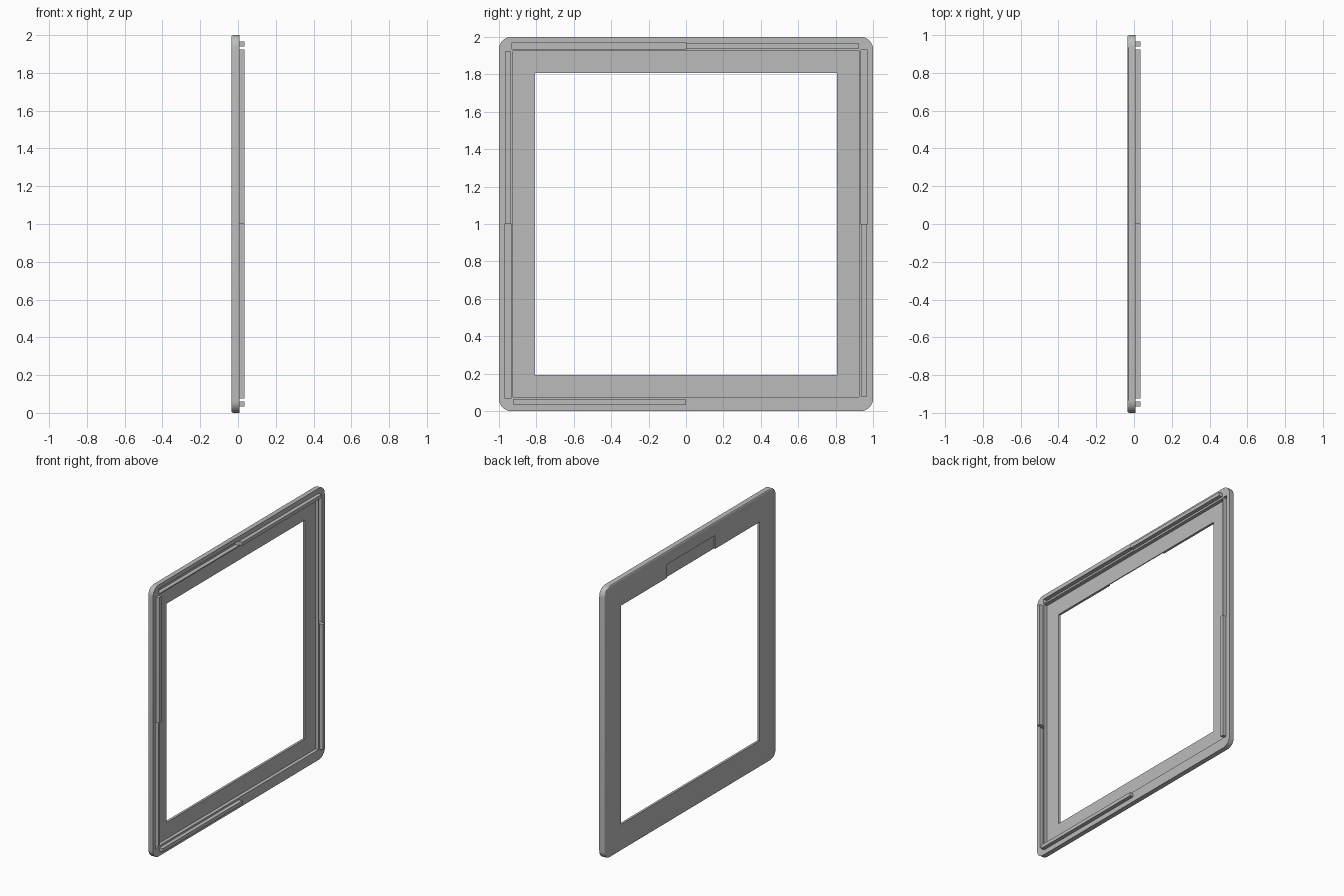
import bpy, bmesh
from math import pi
from mathutils import Matrix

cube = bpy.data.objects.get("Cube")
if cube:
    bpy.data.objects.remove(cube, do_unlink=True)

BACK, FLOOR, RIM, TIP = -0.035, -0.018, 0.007, 0.035   # depth levels along x
CENTRE = Matrix.Translation((0, 0, 1))

grey = bpy.data.materials.new("plain grey")
grey.use_nodes = True
COLOUR = (0.5, 0.5, 0.5, 1)
grey.diffuse_color = COLOUR
grey.node_tree.nodes["Principled BSDF"].inputs["Base Color"].default_value = COLOUR


def box(name, x, y, z, turn=0):
    """Box between limits, z measured from the frame centre, turned about x."""
    bm = bmesh.new()
    bmesh.ops.create_cube(bm, size=1)
    for v in bm.verts:
        for i, (lo, hi) in enumerate((x, y, z)):
            v.co[i] = lo if v.co[i] < 0 else hi
    bm.transform(CENTRE @ Matrix.Rotation(turn, 4, 'X'))
    return finish(name, bm)


def finish(name, bm):
    bmesh.ops.recalc_face_normals(bm, faces=bm.faces)
    mesh = bpy.data.meshes.new(name)
    bm.to_mesh(mesh)
    bm.free()
    mesh.materials.append(grey)
    ob = bpy.data.objects.new(name, mesh)
    bpy.context.collection.objects.link(ob)
    return ob


# Square slab with round corners and a softened back edge
bm = bmesh.new()
bmesh.ops.create_cube(bm, size=1)
for v in bm.verts:
    v.co = (BACK if v.co.x < 0 else RIM, v.co.y * 2, v.co.z * 2)
corners = [e for e in bm.edges if abs(e.verts[0].co.x - e.verts[1].co.x) > 0.01]
bmesh.ops.bevel(bm, geom=corners, offset=0.065, segments=8, affect='EDGES', profile=0.5)
back_loop = [e for e in bm.edges if all(v.co.x < BACK + 0.001 for v in e.verts)]
bmesh.ops.bevel(bm, geom=back_loop, offset=0.01, segments=3, affect='EDGES', profile=0.5)
bm.transform(CENTRE)
frame = finish("frame", bm)

# Window opening, inner tray and the shallow notch on the back
tray, hole = (-0.925, 0.925), (-0.806, 0.806)
cutters = [
    box("tray_cutter", (FLOOR, 0.1), tray, tray),
    box("opening_cutter", (-0.1, 0.1), hole, hole),
    box("notch_cutter", (-0.1, BACK + 0.01), (-0.29, 0.27), (0.7, 0.905)),
]

# Each side has a groove in one half of the rim and a tongue on the other
for i, side in enumerate(("top", "left", "bottom", "right")):
    turn = i * pi / 2
    cutters.append(box(side + "_groove_cutter", (RIM - 0.03, 0.1),
                       (-0.93, 0), (0.933, 0.97), turn))
    box(side + "_tongue", (RIM - 0.002, TIP), (0, 0.925), (0.939, 0.965), turn)

for cutter in cutters:
    cut = frame.modifiers.new(cutter.name, 'BOOLEAN')
    cut.operation, cut.solver, cut.object = 'DIFFERENCE', 'EXACT', cutter

# Bake the cuts and remove the cutters
graph = bpy.context.evaluated_depsgraph_get()
cut_mesh = bpy.data.meshes.new_from_object(frame.evaluated_get(graph))
frame.modifiers.clear()
frame.data = cut_mesh
for cutter in cutters:
    bpy.data.objects.remove(cutter, do_unlink=True)

bpy.ops.object.select_all(action='DESELECT')
frame.select_set(True)
bpy.context.view_layer.objects.active = frame
bpy.ops.object.shade_smooth_by_angle(angle=pi / 6)
